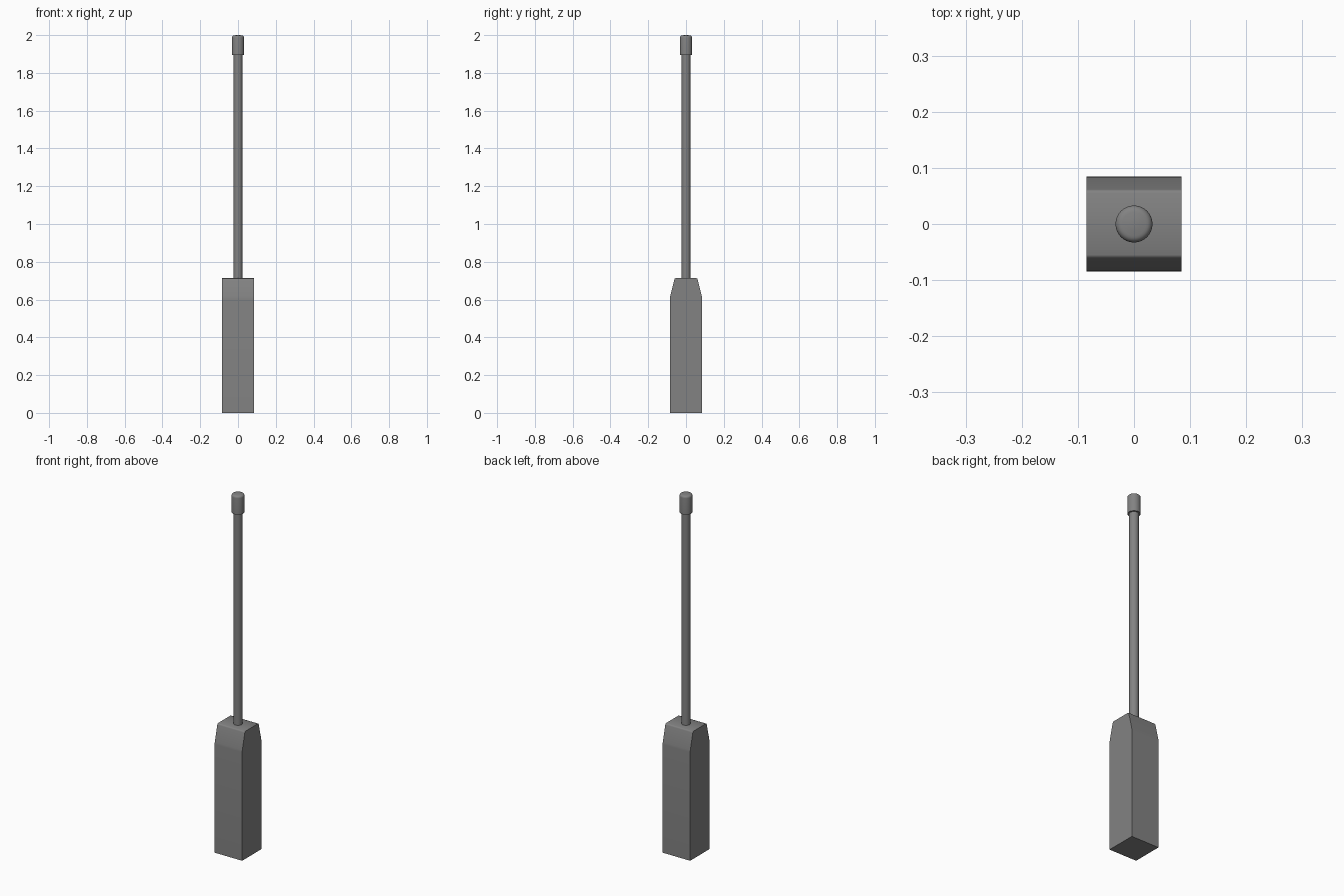
import bpy, bmesh, math

if "Cube" in bpy.data.objects:
    bpy.data.objects.remove(bpy.data.objects["Cube"])

grey = bpy.data.materials.new("mid grey")
grey.diffuse_color = (0.225, 0.225, 0.225, 1)
grey.use_nodes = True
grey.node_tree.nodes["Principled BSDF"].inputs["Base Color"].default_value = grey.diffuse_color


def finish(name, bm, angle):
    bmesh.ops.recalc_face_normals(bm, faces=bm.faces)
    me = bpy.data.meshes.new(name)
    bm.to_mesh(me)
    bm.free()
    ob = bpy.data.objects.new(name, me)
    bpy.context.collection.objects.link(ob)
    me.materials.append(grey)
    bpy.ops.object.select_all(action='DESELECT')
    ob.select_set(True)
    bpy.context.view_layer.objects.active = ob
    bpy.ops.object.shade_smooth_by_angle(angle=math.radians(angle))


def lathe(name, profile, sides=32):
    """Closed solid turned around z from (radius, z) points."""
    bm = bmesh.new()
    rings = [[bm.verts.new((r * math.cos(2 * math.pi * i / sides),
                            r * math.sin(2 * math.pi * i / sides), z))
              for i in range(sides)] for r, z in profile]
    for a, b in zip(rings, rings[1:]):
        for i in range(sides):
            j = (i + 1) % sides
            bm.faces.new((a[i], a[j], b[j], b[i]))
    bm.faces.new(rings[0])
    bm.faces.new(rings[-1])
    finish(name, bm, 40)


# Box body: side profile with sloped, softly rounded top, extruded along x
half = [(0.085, 0), (0.085, 0.605), (0.0835, 0.618),
        (0.0615, 0.706), (0.0595, 0.711), (0.055, 0.713)]
outline = half + [(-y, z) for y, z in reversed(half)]
bm = bmesh.new()
face = bm.faces.new([bm.verts.new((-0.085, y, z)) for y, z in outline])
ext = bmesh.ops.extrude_face_region(bm, geom=[face])
bmesh.ops.translate(bm, vec=(0.17, 0, 0),
                    verts=[v for v in ext["geom"] if isinstance(v, bmesh.types.BMVert)])
finish("base_body", bm, 50)

# Long thin rod
lathe("rod", [(0.024, 0.70), (0.024, 1.90)])

# Tip cap with rounded, slightly domed top
R, b = 0.033, 0.012
arc = [(R - b + b * math.cos(t), 1.986 + b * math.sin(t))
       for t in (math.radians(90 * k / 5) for k in range(6))]
lathe("tip_cap", [(R, 1.895)] + arc + [(0.012, 1.9995), (0.004, 2.0)])
